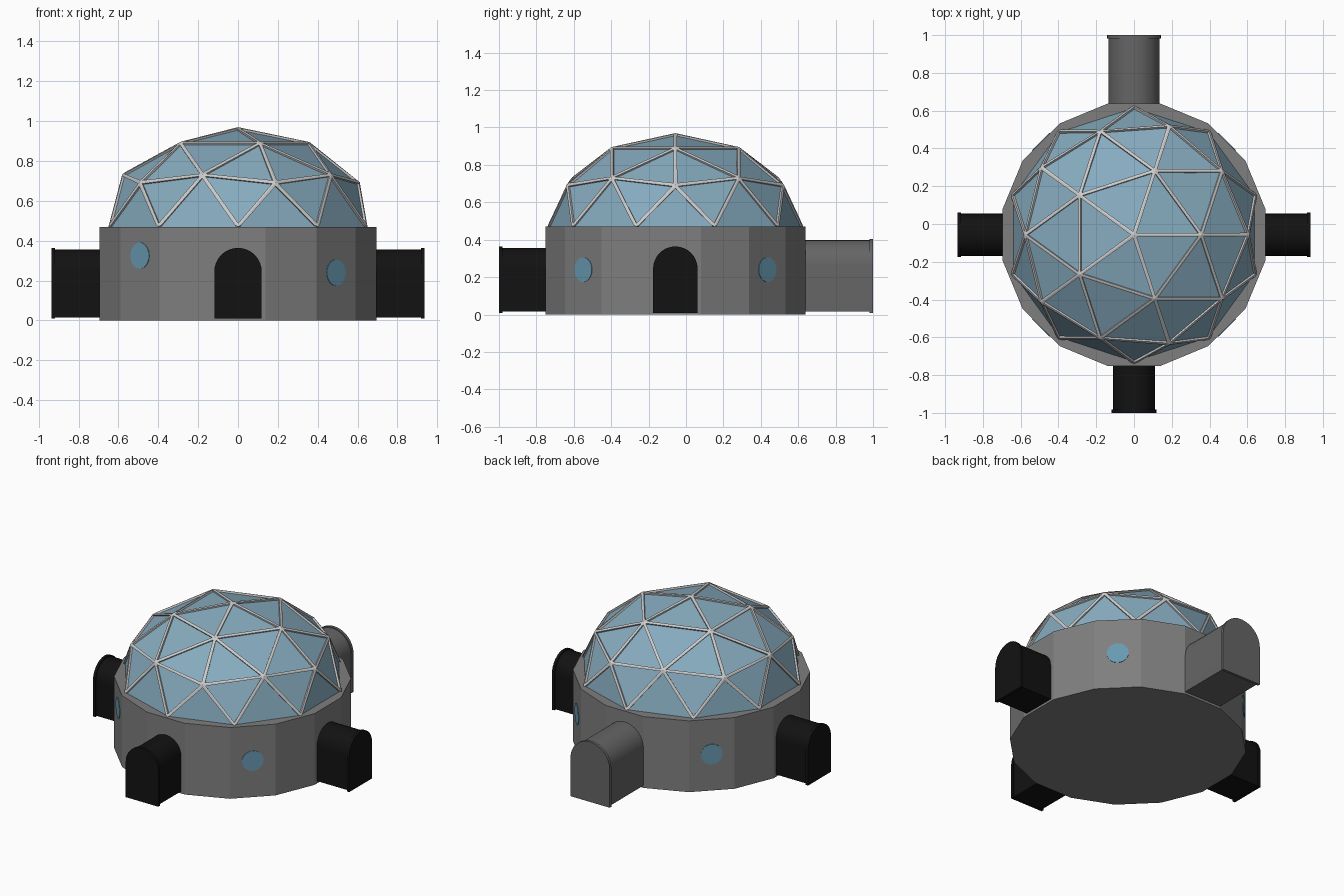
import bpy, bmesh
from math import pi, cos, sin
from mathutils import Matrix, Vector

if "Cube" in bpy.data.objects:
    bpy.data.objects.remove(bpy.data.objects["Cube"])

CY = -0.057          # centre of the round building
BASE_TOP = 0.47


def material(name, rgb):
    m = bpy.data.materials.new(name)
    m.diffuse_color = (*rgb, 1)
    m.use_nodes = True
    m.node_tree.nodes["Principled BSDF"].inputs["Base Color"].default_value = m.diffuse_color
    return m


concrete = material("concrete", (0.21, 0.21, 0.21))
dark_grey = material("dark_grey", (0.13, 0.13, 0.13))
black = material("black", (0.006, 0.006, 0.006))
frame_grey = material("frame_grey", (0.56, 0.55, 0.54))
glass = material("glass", (0.24, 0.41, 0.52))
port_glass = material("port_glass", (0.14, 0.32, 0.44))


def finish(name, bm, mat):
    bmesh.ops.recalc_face_normals(bm, faces=bm.faces)
    me = bpy.data.meshes.new(name)
    bm.to_mesh(me)
    bm.free()
    ob = bpy.data.objects.new(name, me)
    bpy.context.collection.objects.link(ob)
    me.materials.append(mat)
    return ob


def dome_mesh(radius, height):
    """Upper half of a two-frequency icosphere, squashed and set on the base."""
    bpy.ops.mesh.primitive_ico_sphere_add(subdivisions=2, radius=1)
    tmp = bpy.context.object
    bm = bmesh.new()
    bm.from_mesh(tmp.data)
    old = tmp.data
    bpy.data.objects.remove(tmp)
    bpy.data.meshes.remove(old)
    low = [f for f in bm.faces if f.calc_center_median().z < 0]
    bmesh.ops.delete(bm, geom=low, context='FACES')
    for v in bm.verts:
        v.co = Vector((v.co.x * radius, v.co.y * radius + CY,
                       v.co.z * height + BASE_TOP))
    return bm


# sixteen-sided base with flats facing the four tunnels
bm = bmesh.new()
r = 0.695 / cos(pi / 16)
bmesh.ops.create_cone(bm, cap_ends=True, segments=16, radius1=r, radius2=r,
                      depth=BASE_TOP,
                      matrix=Matrix.Translation((0, CY, BASE_TOP / 2)))
# turn so that a flat, not a corner, faces the front
ang = max(bm.verts, key=lambda v: v.co.x).co
if abs(ang.y - CY) < 0.01:
    bmesh.ops.rotate(bm, verts=bm.verts, cent=(0, CY, 0),
                     matrix=Matrix.Rotation(pi / 16, 3, 'Z'))
finish("base_wall", bm, concrete)

# glass panes, slightly inside the frame
finish("dome_glass", dome_mesh(0.671, 0.488), glass)

# dome struts: inset every triangle, drop the panes and the ground ring
bm = dome_mesh(0.683, 0.50)
panes = list(bm.faces)
bmesh.ops.inset_individual(bm, faces=panes, thickness=0.019, depth=0)
ground = [f for f in bm.faces if len(f.verts) == 4 and
          sum(v.co.z < BASE_TOP + 0.001 for v in f.verts) == 2]
bmesh.ops.delete(bm, geom=[f for f in bm.faces if len(f.verts) == 3] + ground,
                 context='FACES')
frame = finish("dome_frame", bm, frame_grey)
solid = frame.modifiers.new("thickness", 'SOLIDIFY')
solid.thickness = 0.025
solid.offset = -1


def arch(bm, half, bottom, top, d0, d1, angle):
    """Arched prism running outwards from distance d0 to d1."""
    spring = top - half
    pts = [(-half, bottom), (half, bottom)]
    pts += [(half * cos(pi * i / 16), spring + half * sin(pi * i / 16))
            for i in range(17)]
    turn = Matrix.Translation((0, CY, 0)) @ Matrix.Rotation(angle, 4, 'Z')
    rings = [[bm.verts.new(turn @ Vector((x, -d, z))) for x, z in pts]
             for d in (d0, d1)]
    for ring in rings:
        bm.faces.new(ring)
    n = len(pts)
    for i in range(n):
        j = (i + 1) % n
        bm.faces.new((rings[0][i], rings[0][j], rings[1][j], rings[1][i]))


def tunnel(name, half, top, end, angle, mat):
    bm = bmesh.new()
    arch(bm, half, 0.015, top, 0.66, end - 0.01, angle)
    arch(bm, half + 0.007, 0.009, top + 0.007, end - 0.018, end, angle)
    ob = finish(name, bm, mat)
    bpy.context.view_layer.objects.active = ob
    bpy.ops.object.select_all(action='DESELECT')
    ob.select_set(True)
    bpy.ops.object.shade_smooth_by_angle()


# three dark entrance tunnels and the larger grey one at the back
tunnel("front_tunnel", 0.112, 0.357, 0.943, 0, black)
tunnel("right_tunnel", 0.112, 0.357, 0.935, pi / 2, black)
tunnel("left_tunnel", 0.112, 0.357, 0.935, -pi / 2, black)
tunnel("back_tunnel", 0.136, 0.398, 1.057, pi, dark_grey)

# round portholes on the diagonal flats
for name, angle, z in (("front_right", pi / 4, 0.24), ("back_right", 3 * pi / 4, 0.24),
                       ("back_left", -3 * pi / 4, 0.24), ("front_left", -pi / 4, 0.325)):
    bm = bmesh.new()
    bmesh.ops.create_cone(
        bm, cap_ends=True, segments=32, radius1=0.066, radius2=0.066, depth=0.02,
        matrix=Matrix.Translation((0, CY, z)) @ Matrix.Rotation(angle, 4, 'Z')
        @ Matrix.Translation((0, -0.688, 0)) @ Matrix.Rotation(pi / 2, 4, 'X'))
    finish(name + "_porthole", bm, port_glass)
